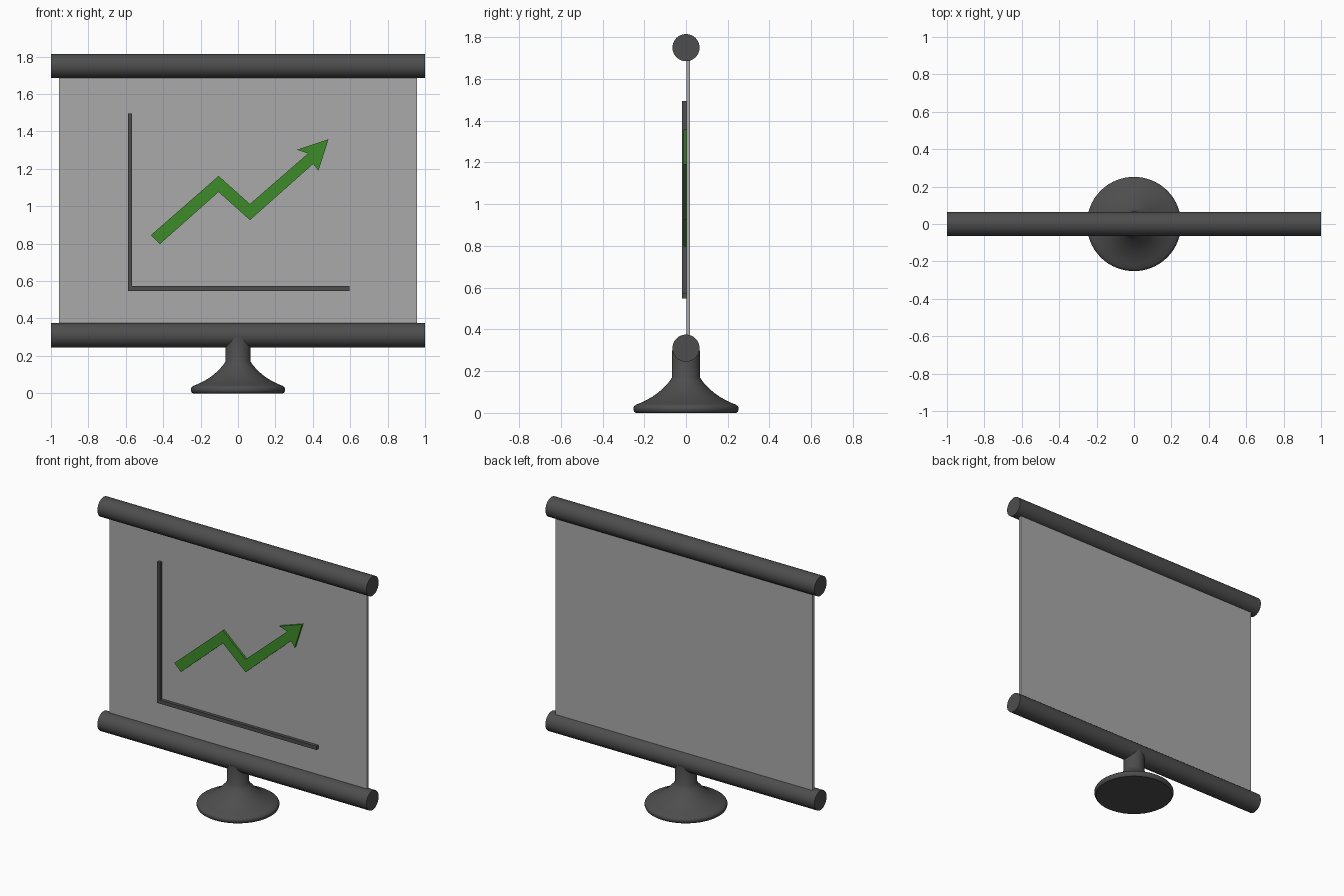
import bpy, bmesh, math
from mathutils import Matrix

if "Cube" in bpy.data.objects:
    bpy.data.objects.remove(bpy.data.objects["Cube"])


def material(name, rgb):
    m = bpy.data.materials.new(name)
    m.diffuse_color = (*rgb, 1)
    m.use_nodes = True
    m.node_tree.nodes["Principled BSDF"].inputs["Base Color"].default_value = m.diffuse_color
    return m


DARK = material("dark_grey", (0.075, 0.075, 0.075))
LIGHT = material("screen_grey", (0.4, 0.4, 0.4))
GREEN = material("green", (0.048, 0.26, 0.023))


def finish(bm, name, mat, smooth=False):
    bmesh.ops.recalc_face_normals(bm, faces=bm.faces)
    me = bpy.data.meshes.new(name)
    bm.to_mesh(me)
    bm.free()
    me.materials.append(mat)
    ob = bpy.data.objects.new(name, me)
    bpy.context.collection.objects.link(ob)
    if smooth:
        bpy.ops.object.select_all(action='DESELECT')
        ob.select_set(True)
        bpy.context.view_layer.objects.active = ob
        bpy.ops.object.shade_smooth_by_angle(angle=math.radians(35))
    return ob


def roller(name, z):
    bm = bmesh.new()
    bmesh.ops.create_cone(bm, cap_ends=True, segments=48, radius1=0.065, radius2=0.065, depth=2,
                          matrix=Matrix.Translation((0, 0, z)) @ Matrix.Rotation(math.pi / 2, 4, 'Y'))
    return finish(bm, name, DARK, True)


def plate(name, outline, y0, y1, mat):
    # Extrude an (x, z) outline from y0 to y1
    bm = bmesh.new()
    face = bm.faces.new([bm.verts.new((x, y0, z)) for x, z in outline])
    new = bmesh.ops.extrude_face_region(bm, geom=[face])["geom"]
    bmesh.ops.translate(bm, vec=(0, y1 - y0, 0),
                        verts=[v for v in new if isinstance(v, bmesh.types.BMVert)])
    return finish(bm, name, mat)


def lathe(name, profile, mat, steps=64):
    bm = bmesh.new()
    verts = [bm.verts.new((r, 0, z)) for r, z in profile]
    edges = [bm.edges.new(p) for p in zip(verts, verts[1:])]
    bmesh.ops.spin(bm, geom=verts + edges, cent=(0, 0, 0), axis=(0, 0, 1),
                   angle=2 * math.pi, steps=steps)
    bmesh.ops.remove_doubles(bm, verts=bm.verts, dist=0.0005)
    return finish(bm, name, mat, True)


# Top and bottom rollers
roller("top_roller", 1.75)
roller("bottom_roller", 0.31)

# Screen sheet
plate("screen", [(-0.956, 0.31), (0.956, 0.31), (0.956, 1.75), (-0.956, 1.75)], 0.002, 0.02, LIGHT)

# L-shaped chart axes
plate("chart_axes", [(-0.588, 0.548), (0.597, 0.548), (0.597, 0.573), (-0.566, 0.573),
                     (-0.566, 1.495), (-0.588, 1.495)], -0.02, 0.004, DARK)

# Rising zigzag arrow
plate("trend_arrow", [(-0.465, 0.846), (-0.104, 1.162), (0.064, 1.012), (0.374, 1.282),
                      (0.316, 1.302), (0.484, 1.358), (0.430, 1.190), (0.402, 1.226),
                      (0.064, 0.926), (-0.104, 1.076), (-0.417, 0.798)], -0.012, 0.004, GREEN)

# Flared foot with neck: rounded rim, then a concave quarter sweep up to the neck
profile = [(0, 0), (0.241, 0), (0.248, 0.005), (0.252, 0.015), (0.252, 0.025),
           (0.248, 0.033), (0.238, 0.040), (0.215, 0.049), (0.190, 0.061),
           (0.165, 0.075), (0.140, 0.092), (0.117, 0.111), (0.097, 0.131),
           (0.080, 0.150), (0.067, 0.170), (0.067, 0.30), (0, 0.30)]
lathe("stand", profile, DARK)
